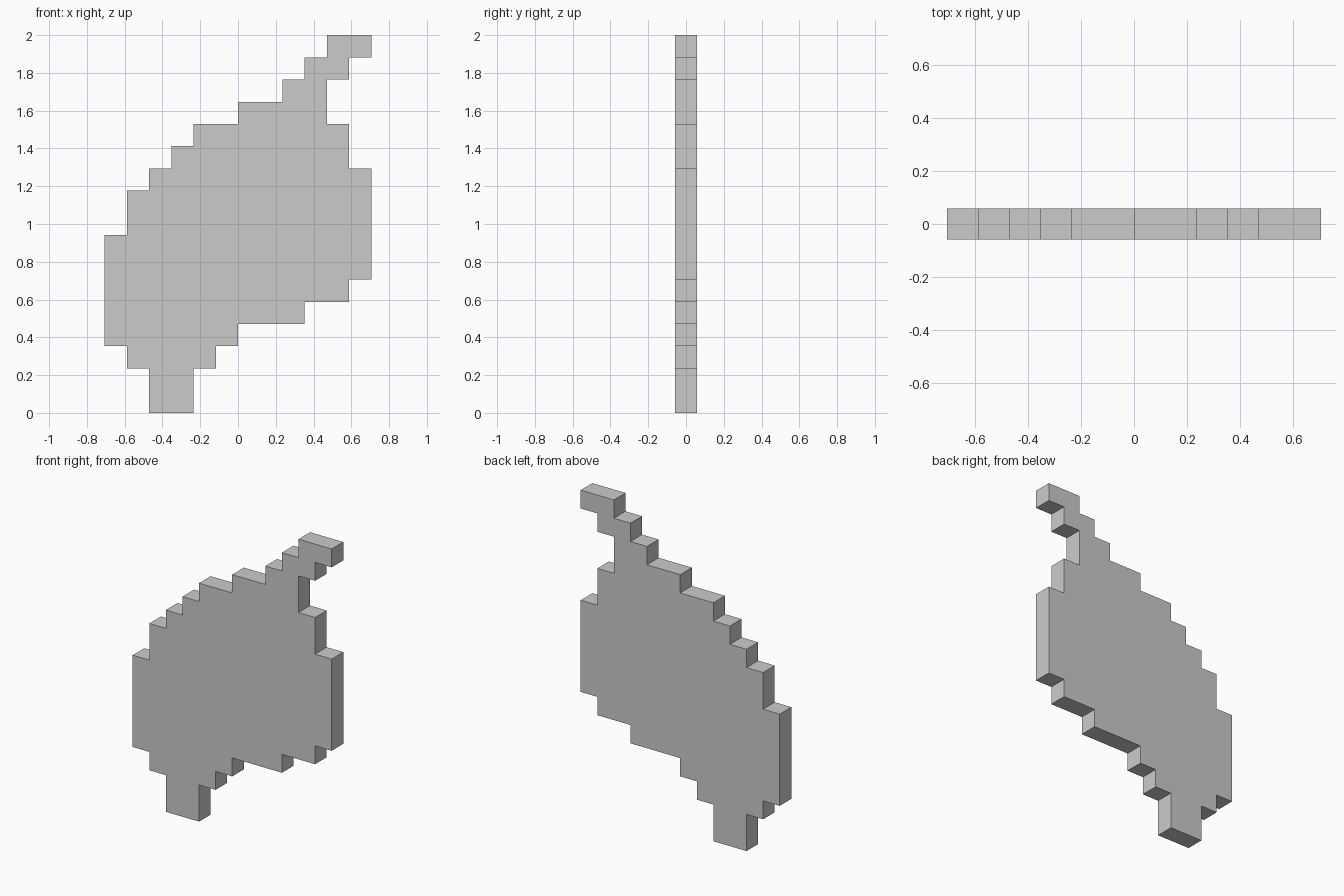
import bpy, bmesh
from mathutils import Vector

if "Cube" in bpy.data.objects:
    bpy.data.objects.remove(bpy.data.objects["Cube"])

U = 2 / 17          # one pixel block
# Bands from the bottom up: (height, left, right) in pixels
BANDS = [(2, -4, -2), (1, -5, -1), (1, -6, 0), (1, -6, 3), (1, -6, 5),
         (2, -6, 6), (2, -5, 6), (1, -4, 6), (1, -3, 5), (1, -2, 5),
         (1, 0, 4), (1, 2, 4), (1, 3, 5), (1, 4, 6)]

# Stepped silhouette: up the right side, down the left
right, left, z = [], [], 0
for h, l, r in BANDS:
    right += [(r, z), (r, z + h)]
    left += [(l, z), (l, z + h)]
    z += h
outline = list(dict.fromkeys(right + left[::-1]))

# Drop points in the middle of straight runs
n = len(outline)
corners = [p for i, p in enumerate(outline)
           if not any(outline[i - 1][k] == p[k] == outline[(i + 1) % n][k] for k in (0, 1))]

# Flat plate, one pixel thick
bm = bmesh.new()
face = bm.faces.new([bm.verts.new((x * U, -U / 2, z * U)) for x, z in corners])
ext = bmesh.ops.extrude_face_region(bm, geom=[face])
bmesh.ops.translate(bm, vec=Vector((0, U, 0)),
                    verts=[g for g in ext["geom"] if isinstance(g, bmesh.types.BMVert)])
bmesh.ops.recalc_face_normals(bm, faces=bm.faces)

mesh = bpy.data.meshes.new("pixel_plate")
bm.to_mesh(mesh)
bm.free()
bpy.context.collection.objects.link(bpy.data.objects.new("pixel_plate", mesh))
